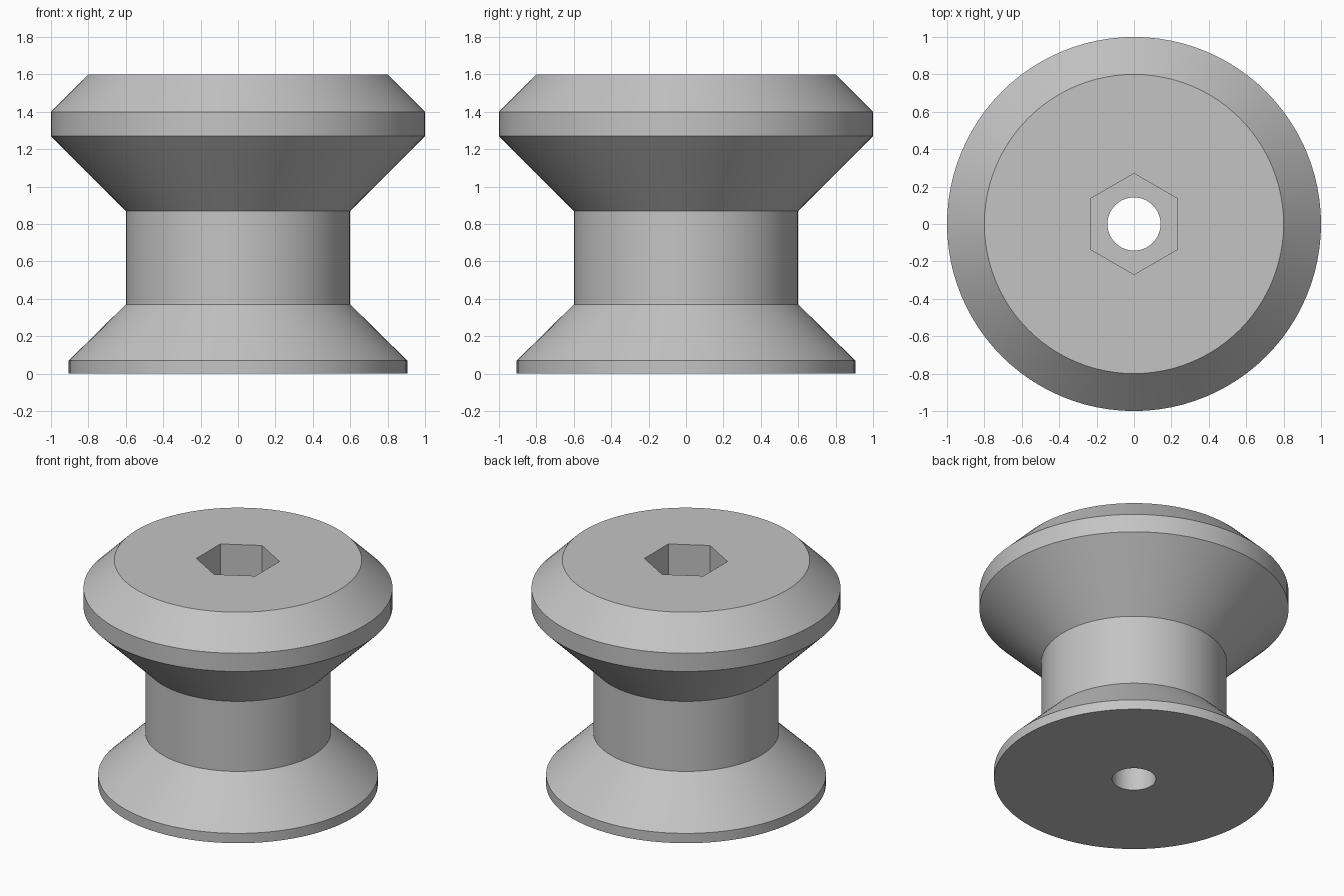
import bpy, bmesh, math

SEGMENTS = 96

default = bpy.data.objects.get("Cube")
if default:
    bpy.data.objects.remove(default, do_unlink=True)

grey = bpy.data.materials.new("plain grey")
grey.use_nodes = True
colour = (0.55, 0.55, 0.55, 1)
grey.diffuse_color = colour
grey.node_tree.nodes["Principled BSDF"].inputs["Base Color"].default_value = colour


def lathe(name, profile, sides, turn=0.0):
    """Stack rings of (radius, height) into a closed solid."""
    bm = bmesh.new()
    rings = []
    for radius, z in profile:
        angles = [turn + math.tau * i / sides for i in range(sides)]
        rings.append([bm.verts.new((radius * math.cos(a), radius * math.sin(a), z))
                      for a in angles])
    for low, high in zip(rings, rings[1:]):
        for i in range(sides):
            j = (i + 1) % sides
            bm.faces.new((low[i], low[j], high[j], high[i]))
    bm.faces.new(rings[0][::-1])
    bm.faces.new(rings[-1])
    mesh = bpy.data.meshes.new(name)
    bm.to_mesh(mesh)
    bm.free()
    mesh.materials.append(grey)
    obj = bpy.data.objects.new(name, mesh)
    bpy.context.collection.objects.link(obj)
    return obj


# Spool body: flared foot, straight neck, chamfered head
spool = lathe("spool_body", [
    (0.905, 0), (0.905, 0.07), (0.6, 0.37), (0.6, 0.87),
    (1, 1.27), (1, 1.4), (0.8, 1.6)], SEGMENTS)

# Bolt hole right through, and a hexagonal nut pocket in the top
bolt_hole = lathe("bolt_hole_cutter", [(0.142, -0.1), (0.142, 1.7)], 48)
nut_pocket = lathe("nut_pocket_cutter", [(0.27, 1.2), (0.27, 1.7)], 6, math.pi / 2)

bpy.ops.object.select_all(action="DESELECT")
spool.select_set(True)
bpy.context.view_layer.objects.active = spool
for cutter in (bolt_hole, nut_pocket):
    cutter.hide_render = True
    cut = spool.modifiers.new(cutter.name, "BOOLEAN")
    cut.operation = "DIFFERENCE"
    cut.solver = "EXACT"
    cut.object = cutter
    bpy.ops.object.modifier_apply(modifier=cut.name)
    bpy.data.objects.remove(cutter, do_unlink=True)

bpy.ops.object.shade_smooth_by_angle(angle=math.radians(25))
